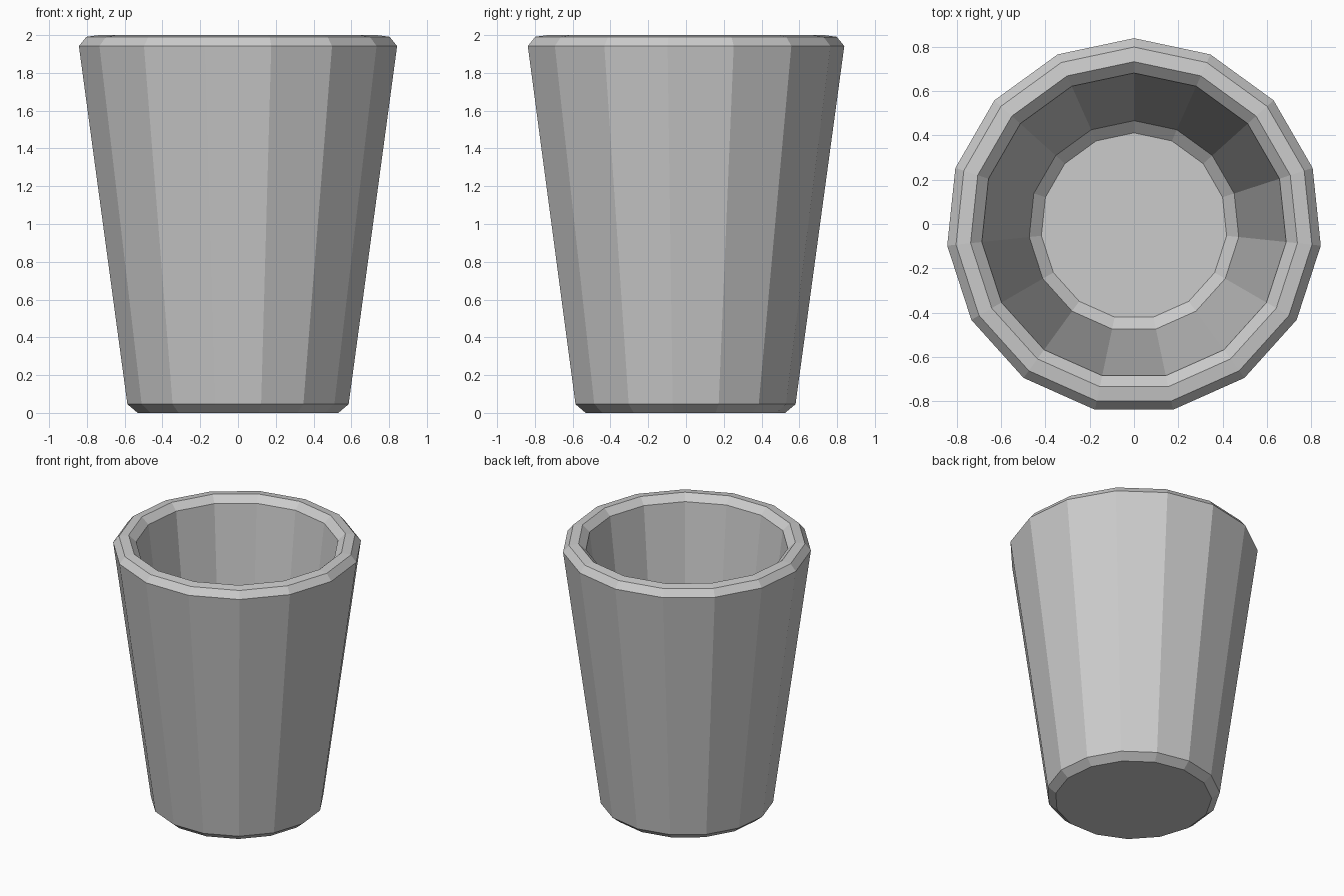
import bpy, bmesh
from math import sin, cos, tau

if "Cube" in bpy.data.objects:
    bpy.data.objects.remove(bpy.data.objects["Cube"])

SIDES = 15
Y_SHIFT = -0.009  # odd side count: centre the bounding box on y

# Cup wall section (radius, z): from outer base, over the rim, to inner floor
PROFILE = [
    (0.534, 0.0), (0.589, 0.046),      # base chamfer
    (0.847, 1.942), (0.807, 1.991),    # outer wall, rim chamfer
    (0.741, 2.0), (0.690, 1.953),      # rim, inner chamfer
    (0.475, 0.160), (0.420, 0.113),    # inner wall, floor chamfer
]

# Lathe the section with one corner pointing to the back
bm = bmesh.new()
rings = [[bm.verts.new((-r * sin(tau * i / SIDES),
                        r * cos(tau * i / SIDES) + Y_SHIFT, z))
          for i in range(SIDES)] for r, z in PROFILE]
for low, high in zip(rings, rings[1:]):
    for i in range(SIDES):
        j = (i + 1) % SIDES
        bm.faces.new((low[i], low[j], high[j], high[i]))

# Underside and inner floor
bm.faces.new(rings[0][::-1])
bm.faces.new(rings[-1])
bmesh.ops.recalc_face_normals(bm, faces=bm.faces[:])

mesh = bpy.data.meshes.new("cup")
bm.to_mesh(mesh)
bm.free()
bpy.context.collection.objects.link(bpy.data.objects.new("cup", mesh))
